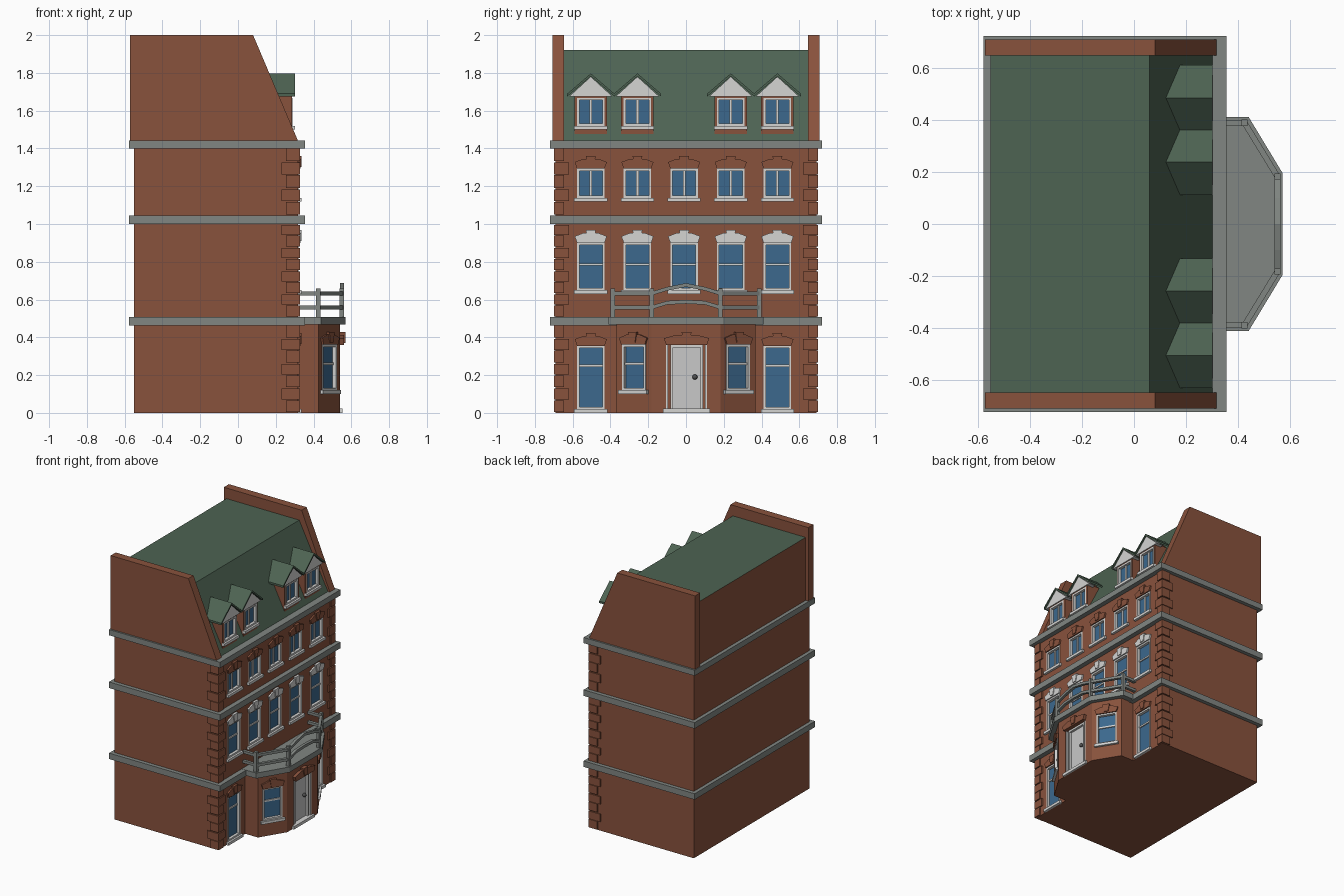
import bpy, bmesh
from math import radians, atan2
from mathutils import Matrix, Vector

cube = bpy.data.objects.get("Cube")
if cube:
    bpy.data.objects.remove(cube, do_unlink=True)

COLOURS = {"brick": (0.25, 0.085, 0.046), "roof_green": (0.075, 0.125, 0.085),
           "white_trim": (0.66, 0.66, 0.65), "glass_blue": (0.045, 0.14, 0.27),
           "stone_grey": (0.22, 0.24, 0.225), "door_white": (0.58, 0.58, 0.58),
           "knob_grey": (0.08, 0.08, 0.08)}
NAMES = list(COLOURS)
MATS = []
for name, rgb in COLOURS.items():
    m = bpy.data.materials.new(name)
    m.use_nodes = True
    m.diffuse_color = (*rgb, 1)
    bsdf = m.node_tree.nodes["Principled BSDF"]
    bsdf.inputs["Base Color"].default_value = (*rgb, 1)
    bsdf.inputs["Roughness"].default_value = 0.8
    MATS.append(m)

FACADE, HALF_Y = 0.318, 0.692


class Part:
    """Collects solids into one named object; local x = along wall, y = outward, z = up."""
    def __init__(self, name):
        self.name, self.bm = name, bmesh.new()

    def prism(self, pts, n0, n1, mat, M=Matrix(), flat=False):
        # extrude an (x, z) outline along y, or an (x, y) outline along z
        def place(p, n):
            return M @ Vector((p[0], p[1], n) if flat else (p[0], n, p[1]))
        a = [self.bm.verts.new(place(p, n0)) for p in pts]
        b = [self.bm.verts.new(place(p, n1)) for p in pts]
        faces = [self.bm.faces.new(a), self.bm.faces.new(b[::-1])]
        for i in range(len(pts)):
            j = (i + 1) % len(pts)
            faces.append(self.bm.faces.new((a[i], b[i], b[j], a[j])))
        for f in faces:
            f.material_index = NAMES.index(mat)
        bmesh.ops.recalc_face_normals(self.bm, faces=faces)
        return faces

    def box(self, x0, x1, y0, y1, z0, z1, mat, M=Matrix()):
        return self.prism([(x0, z0), (x1, z0), (x1, z1), (x0, z1)], y0, y1, mat, M)

    def beam(self, a, b, w, h, mat):
        # upright-sided bar between two points
        a, b = Vector(a), Vector(b)
        d = b - a
        M = Matrix.Translation(a) @ Matrix.Rotation(atan2(d.y, d.x), 4, 'Z')
        run = d.xy.length
        self.prism([(0, -h / 2), (run, d.z - h / 2), (run, d.z + h / 2), (0, h / 2)],
                   -w / 2, w / 2, mat, M)

    def done(self):
        me = bpy.data.meshes.new(self.name)
        self.bm.to_mesh(me)
        self.bm.free()
        for m in MATS:
            me.materials.append(m)
        ob = bpy.data.objects.new(self.name, me)
        bpy.context.collection.objects.link(ob)
        return ob


def cut(target, cutter):
    mod = target.modifiers.new("openings", 'BOOLEAN')
    mod.operation, mod.solver, mod.object = 'DIFFERENCE', 'EXACT', cutter
    dg = bpy.context.evaluated_depsgraph_get()
    me = bpy.data.meshes.new_from_object(target.evaluated_get(dg))
    target.modifiers.clear()
    target.data = me
    bpy.data.objects.remove(cutter, do_unlink=True)


def wall(x, y, turn=0):
    return Matrix.Translation((x, y, 0)) @ Matrix.Rotation(radians(-90) + turn, 4, 'Z')


def header(p, M, w, z, mat, out=0.012):
    # flared lintel with keystone
    p.prism([(-w, z), (w, z), (w + .012, z + .035), (w * .55, z + .052),
             (-w * .55, z + .052), (-w - .012, z + .035)], -.005, out, mat, M)
    p.prism([(-.016, z + .01), (.016, z + .01), (.026, z + .067), (-.026, z + .067)],
            -.005, out + .006, mat, M)


def window(name, cutter, M, w, z0, z1, cross=None, split=False, head=None):
    cutter.box(-w, w, -.03, .05, z0, z1, "brick", M)
    p, t = Part(name), .012
    p.box(-w, w, -.03, -.018, z0, z1, "glass_blue", M)
    for s in (-1, 1):
        p.box(s * w, s * (w - t), -.03, .003, z0, z1, "white_trim", M)
    p.box(-w, w, -.03, .003, z1 - t, z1, "white_trim", M)
    p.box(-w, w, -.03, .003, z0, z0 + t, "white_trim", M)
    p.box(-w - .015, w + .015, -.005, .018, z0 - .02, z0, "white_trim", M)
    if cross:
        p.box(-w, w, -.03, -.01, cross - .006, cross + .006, "white_trim", M)
    if split:
        p.box(-.007, .007, -.03, -.01, z0, z1, "white_trim", M)
    if head:
        header(p, M, w, z1, head)
    p.done()


# Main brick block and stone bands
body = Part("brick_walls")
body.box(-.55, FACADE, -HALF_Y, HALF_Y, 0, 1.43, "brick")
body = body.done()
for i, (z0, z1) in enumerate([(.462, .507), (1.0, 1.046), (1.4, 1.443)]):
    band = Part(f"stone_band_{i + 1}")
    band.box(-.577, .354, -.721, .721, z0, z1, "stone_grey")
    band.done()

# Facade windows
cutter = Part("wall_cutter")
for k in range(-2, 3):
    M = wall(FACADE, -.01 + .247 * k)
    window(f"top_window_{k + 3}", cutter, M, .073, 1.138, 1.293, split=True, head="brick")
    window(f"middle_window_{k + 3}", cutter, M, .073, .65, .9, cross=.785, head="white_trim")
    if abs(k) == 2:
        window(f"ground_window_{k + 3}", cutter, M, .073, .02, .355, cross=.25, head="brick")
cut(body, cutter.done())

# Corner quoins
quoins = Part("corner_quoins")
for z0, z1, n in [(0, .462, 7), (.507, 1.0, 8), (1.046, 1.4, 5)]:
    step = (z1 - z0) / n
    for i in range(n):
        long = i % 2
        for s in (-1, 1):
            quoins.box(.23 if long else .255, FACADE + .01, s * .70,
                       s * (.62 if long else .645), z0 + i * step + .004,
                       z0 + (i + 1) * step - .004 if long else z0 + (i + 1) * step, "brick")
quoins.done()

# Mansard roof with a brick back wall, and gable parapets
roof = Part("mansard_roof")
for f in roof.prism([(-.55, 1.43), (.308, 1.43), (.06, 1.92), (-.55, 1.92)], -.66, .66, "roof_green"):
    if f.normal.x < -.9:
        f.material_index = NAMES.index("brick")
roof.done()
for side, s in (("left", 1), ("right", -1)):
    gable = Part(f"gable_wall_{side}")
    gable.prism([(-.572, 1.43), (.322, 1.43), (.08, 2), (-.572, 2)], s * .647, s * .708, "brick")
    gable.done()

# Dormers
dormers, cutter = Part("dormer_walls"), Part("dormer_cutter")
for k in (-2, -1, 1, 2):
    M = wall(.285, -.01 + .247 * k)
    dormers.prism([(-.086, 1.46), (.086, 1.46), (.086, 1.69), (0, 1.765), (-.086, 1.69)],
                  -.16, 0, "brick", M)
    window(f"dormer_window_{k + 3}", cutter, M, .073, 1.52, 1.668, split=True)
    cap = Part(f"dormer_roof_{k + 3}")
    cap.prism([(-.125, 1.675), (0, 1.782), (.125, 1.675), (.125, 1.69), (0, 1.797), (-.125, 1.69)],
              -.185, .016, "roof_green", M)
    cap.prism([(-.115, 1.675), (.115, 1.675), (0, 1.78)], -.05, .008, "white_trim", M)
    cap.done()
cut(dormers.done(), cutter.done())

# Entrance bay
bay = Part("entrance_bay")
bay.prism([(.3, -.368), (.425, -.368), (.54, -.182), (.54, .182), (.425, .368), (.3, .368)],
          0, .47, "brick", flat=True)
bay = bay.done()
cutter = Part("bay_cutter")
for side, s in (("left", 1), ("right", -1)):
    M = wall(.4825, s * .275, s * atan2(.115, .186))
    window(f"bay_window_{side}", cutter, M, .074, .12, .362, cross=.26, head="brick")

# Front door
D = wall(.54, .003)
cutter.box(-.108, .108, -.04, .05, .02, .36, "brick", D)
cut(bay, cutter.done())
door = Part("front_door")
door.box(-.073, .073, -.04, -.025, .02, .345, "door_white", D)
for s in (-1, 1):
    door.box(s * .108, s * .098, -.04, -.002, .02, .36, "white_trim", D)
    door.box(s * .098, s * .086, -.04, -.02, .02, .36, "brick", D)
    door.box(s * .086, s * .073, -.04, -.008, .02, .36, "white_trim", D)
door.box(-.086, .086, -.04, -.008, .345, .36, "white_trim", D)
door.box(-.125, .125, -.04, .014, 0, .022, "white_trim", D)
header(door, D, .108, .36, "brick", .022)
door.done()
bpy.ops.mesh.primitive_uv_sphere_add(segments=12, ring_count=8, radius=.014, location=(.524, .047, .19))
knob = bpy.context.object
knob.name = "door_knob"
knob.data.materials.append(MATS[NAMES.index("knob_grey")])
bpy.ops.object.shade_smooth()

# Balcony slab and railing
slab = Part("balcony_slab")
slab.prism([(.3, -.41), (.44, -.41), (.57, -.195), (.57, .195), (.44, .41), (.3, .41)],
           .467, .508, "stone_grey", flat=True)
slab.done()
rail = Part("balcony_railing")
for s in (-1, 1):
    for x, y in ((.424, .388), (.55, .182)):
        rail.box(x - .012, x + .012, s * y - .012, s * y + .012, .5, .658, "stone_grey")
    for z, rise, peak in ((.558, .025, .03), (.632, .025, .045)):
        path = [(.31, .388, z), (.424, .388, z), (.55, .182, z),
                (.55, .1, z + rise), (.55, 0, z + peak)]
        for a, b in zip(path, path[1:]):
            rail.beam((a[0], s * a[1], a[2]), (b[0], s * b[1], b[2]), .022, .02, "stone_grey")
rail.done()
